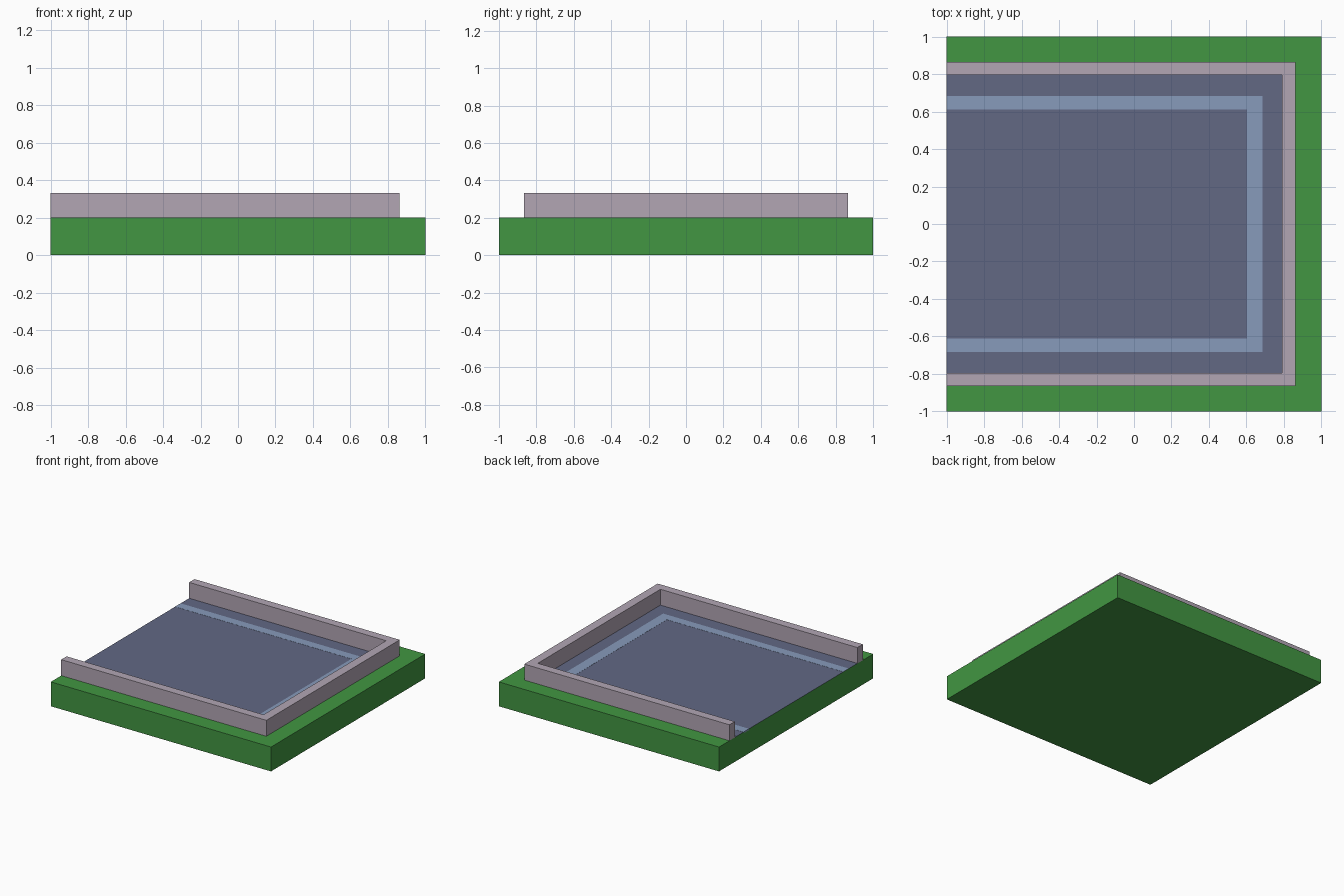
import bpy
import bmesh

if "Cube" in bpy.data.objects:
    bpy.data.objects.remove(bpy.data.objects["Cube"])


def material(name, rgb):
    m = bpy.data.materials.new(name)
    m.diffuse_color = (*rgb, 1)
    m.use_nodes = True
    m.node_tree.nodes["Principled BSDF"].inputs["Base Color"].default_value = m.diffuse_color
    return m


def prism(name, outline, z0, z1, mat):
    """Extrude a flat xy outline from z0 up to z1."""
    bm = bmesh.new()
    face = bm.faces.new([bm.verts.new((x, y, z0)) for x, y in outline])
    up = bmesh.ops.extrude_face_region(bm, geom=[face])["geom"]
    for v in up:
        if isinstance(v, bmesh.types.BMVert):
            v.co.z = z1
    bmesh.ops.recalc_face_normals(bm, faces=bm.faces)
    mesh = bpy.data.meshes.new(name)
    bm.to_mesh(mesh)
    bm.free()
    mesh.materials.append(mat)
    obj = bpy.data.objects.new(name, mesh)
    bpy.context.collection.objects.link(obj)
    return obj


def slab(x, y):
    """Rectangle from the open left edge to x, symmetric in y."""
    return [(-1, -y), (x, -y), (x, y), (-1, y)]


def u_shape(xo, yo, xi, yi):
    """U-shaped band, open at the left edge."""
    return [(-1, -yo), (xo, -yo), (xo, yo), (-1, yo),
            (-1, yi), (xi, yi), (xi, -yi), (-1, -yi)]


grass = material("grass", (0.054, 0.305, 0.054))
stone = material("curb_stone", (0.445, 0.381, 0.456))
asphalt = material("asphalt", (0.122, 0.138, 0.231))
paint = material("line_paint", (0.242, 0.328, 0.497))

TOP = 0.2
# Square ground block
prism("ground_block", slab(1, 1), 0, TOP, grass)
# Dead-end paving, just proud of the ground
prism("paving", slab(0.79, 0.795), TOP - 0.02, TOP + 0.001, asphalt)
# Painted line running round the paving
prism("painted_line", u_shape(0.686, 0.683, 0.602, 0.612),
      TOP - 0.01, TOP + 0.002, paint)
# Raised curb around three sides
prism("curb", u_shape(0.863, 0.865, 0.789, 0.795), TOP - 0.005, 0.331, stone)
